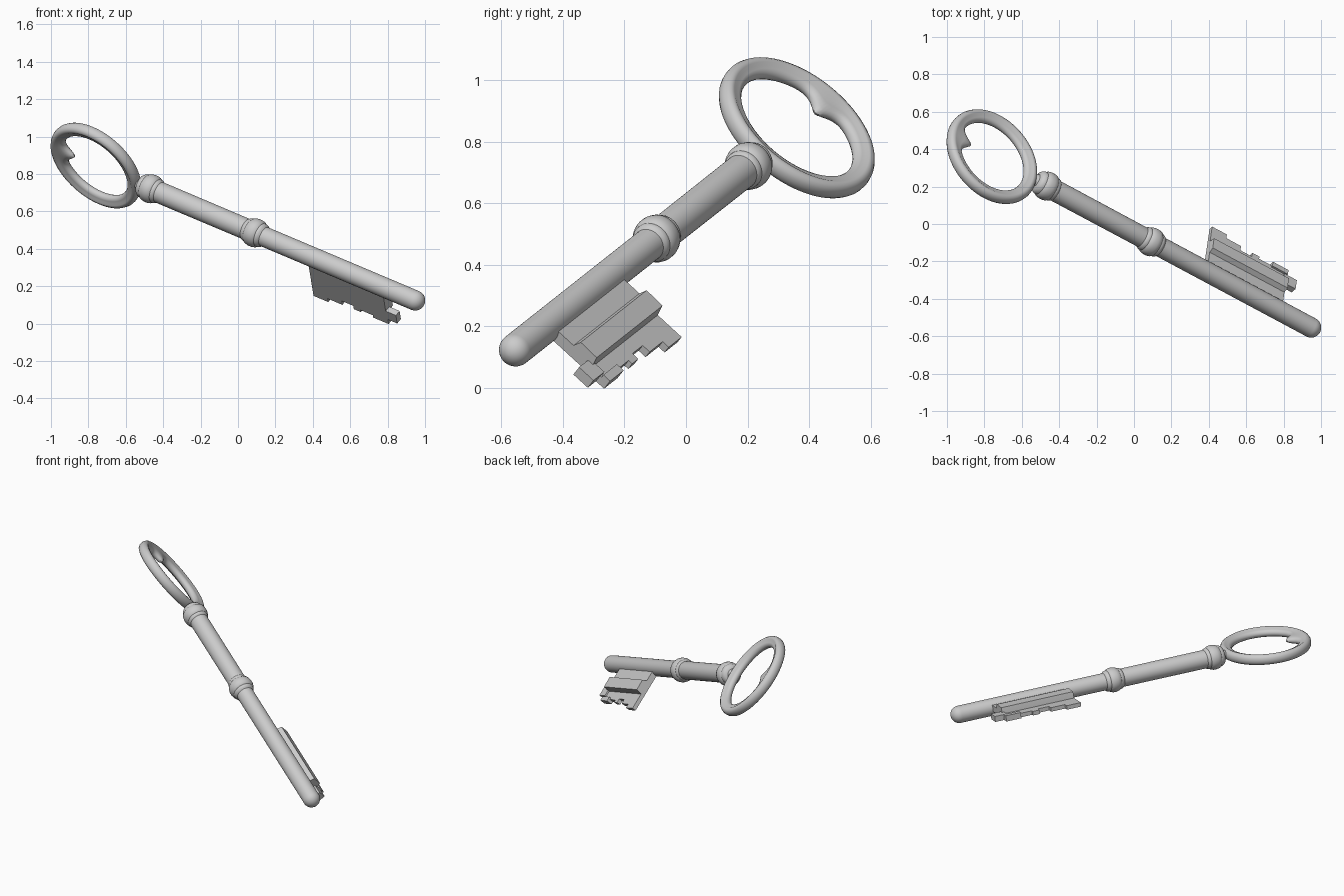
import bpy, bmesh, math
from mathutils import Vector, Matrix

if "Cube" in bpy.data.objects:
    bpy.data.objects.remove(bpy.data.objects["Cube"])

# Key frame: u runs along the shaft, v across towards the bit, n is the face normal
U = Vector((0.826, -0.442, -0.349)).normalized()
V = Vector((0.108, 0.732, -0.672))
V = (V - U * V.dot(U)).normalized()
N = U.cross(V)
FRAME = Matrix((U, V, N)).transposed().to_4x4()
FRAME.translation = Vector((-0.76, 0.36, 0.845))


def finish(name, bm):
    bmesh.ops.recalc_face_normals(bm, faces=bm.faces)
    bm.transform(FRAME)
    me = bpy.data.meshes.new(name)
    bm.to_mesh(me)
    bm.free()
    ob = bpy.data.objects.new(name, me)
    bpy.context.collection.objects.link(ob)
    bpy.ops.object.select_all(action='DESELECT')
    ob.select_set(True)
    bpy.context.view_layer.objects.active = ob
    bpy.ops.object.shade_smooth_by_angle(angle=math.radians(40))
    return ob


def bridge(bm, a, b):
    k = len(a)
    for i in range(k):
        bm.faces.new((a[i], a[(i + 1) % k], b[(i + 1) % k], b[i]))


def lathe(name, profile, sides=40):
    """Revolve (position, radius) pairs about the shaft axis."""
    bm = bmesh.new()
    rings = []
    for s, r in profile:
        rings.append([bm.verts.new((s, r * math.cos(2 * math.pi * i / sides),
                                    r * math.sin(2 * math.pi * i / sides)))
                      for i in range(sides)])
    for a, b in zip(rings, rings[1:]):
        bridge(bm, a, b)
    bm.faces.new(rings[0])
    bm.faces.new(rings[-1])
    return finish(name, bm)


def prism(bm, outline, to3d_low, to3d_high):
    low = [bm.verts.new(to3d_low(p)) for p in outline]
    high = [bm.verts.new(to3d_high(p)) for p in outline]
    bridge(bm, low, high)
    bm.faces.new(low)
    bm.faces.new(high)


def plate(name, outline, n0, n1):
    """Outline in (u, v), thickness along n."""
    bm = bmesh.new()
    prism(bm, outline, lambda p: (p[0], p[1], n0), lambda p: (p[0], p[1], n1))
    return finish(name, bm)


# Shaft with rounded tip
R, TIP = 0.054, 2.066
profile = [(0.30, 0.058), (1.02, 0.057), (1.04, R), (TIP, R)]
profile += [(TIP + R * math.sin(t), R * math.cos(t))
            for t in [math.radians(a) for a in range(10, 90, 10)] + [1.54]]
lathe("shaft", profile)

# Turned collars: one at the bow, one mid-shaft
collar = [(-0.062, 0.054), (-0.052, 0.062), (-0.042, 0.066), (-0.034, 0.066),
          (-0.026, 0.073), (-0.008, 0.077), (0.010, 0.077), (0.027, 0.073),
          (0.035, 0.066), (0.043, 0.066), (0.052, 0.062), (0.060, 0.054)]
lathe("middle_collar", [(1.03 + s, r) for s, r in collar])
lathe("bow_collar", [(0.27, 0.028), (0.288, 0.036)] +
      [(0.355 + s, r) for s, r in collar])

# Bow: grooved oval ring, its inner side swelling into a point at the far end
half = [(0.037, 0), (0.035, 0.014), (0.028, 0.026), (0.016, 0.033), (0.004, 0.032),
        (-0.006, 0.025), (-0.018, 0.024), (-0.029, 0.018), (-0.035, 0.009), (-0.037, 0)]
section = half + [(r, -n) for r, n in half[-2:0:-1]]
bm = bmesh.new()
rings = []
SEG = 112
for i in range(SEG):
    t = 2 * math.pi * i / SEG
    bump = 0.072 * math.exp(-((t - math.pi) / 0.23) ** 2)
    ring = []
    for r, n in section:
        if r < 0:
            r += bump * r / 0.037
        ring.append(bm.verts.new(((0.245 + r) * math.cos(t),
                                  (0.254 + r) * math.sin(t), n)))
    rings.append(ring)
for i in range(SEG):
    bridge(bm, rings[i], rings[(i + 1) % SEG])
finish("bow", bm)

# Bit: stepped cross-section (v, n) run along the shaft
S0, S1 = 1.376, 1.86
bm = bmesh.new()
step = [(0.0, -0.012), (0.205, -0.012), (0.205, 0.008), (0.197, 0.054),
        (0.125, 0.056), (0.113, 0.028), (0.0, 0.028)]
prism(bm, step, lambda p: (S0, *p), lambda p: (S1, *p))
finish("bit_web", bm)

# Outer plate of the bit with its notched edge and end tooth
edge = [(0, 0.19), (0, 0.31), (0.095, 0.31), (0.095, 0.283), (0.19, 0.283),
        (0.19, 0.252), (0.265, 0.252), (0.265, 0.278), (0.31, 0.278), (0.31, 0.262),
        (0.39, 0.262), (0.39, 0.28), (0.49, 0.28), (0.49, 0.244), (0.55, 0.244),
        (0.55, 0.18), (0.484, 0.18)]
plate("bit_teeth", [(S0 + s, w) for s, w in edge], -0.012, 0.014)


def block(name, s0, s1, w0, w1, n0, n1):
    plate(name, [(S0 + s0, w0), (S0 + s1, w0), (S0 + s1, w1), (S0 + s0, w1)], n0, n1)


# Raised pads on the end teeth
block("end_tooth", 0.47, 0.55, 0.18, 0.244, -0.012, 0.024)
block("raised_tooth", 0.39, 0.49, 0.25, 0.28, -0.012, 0.026)
